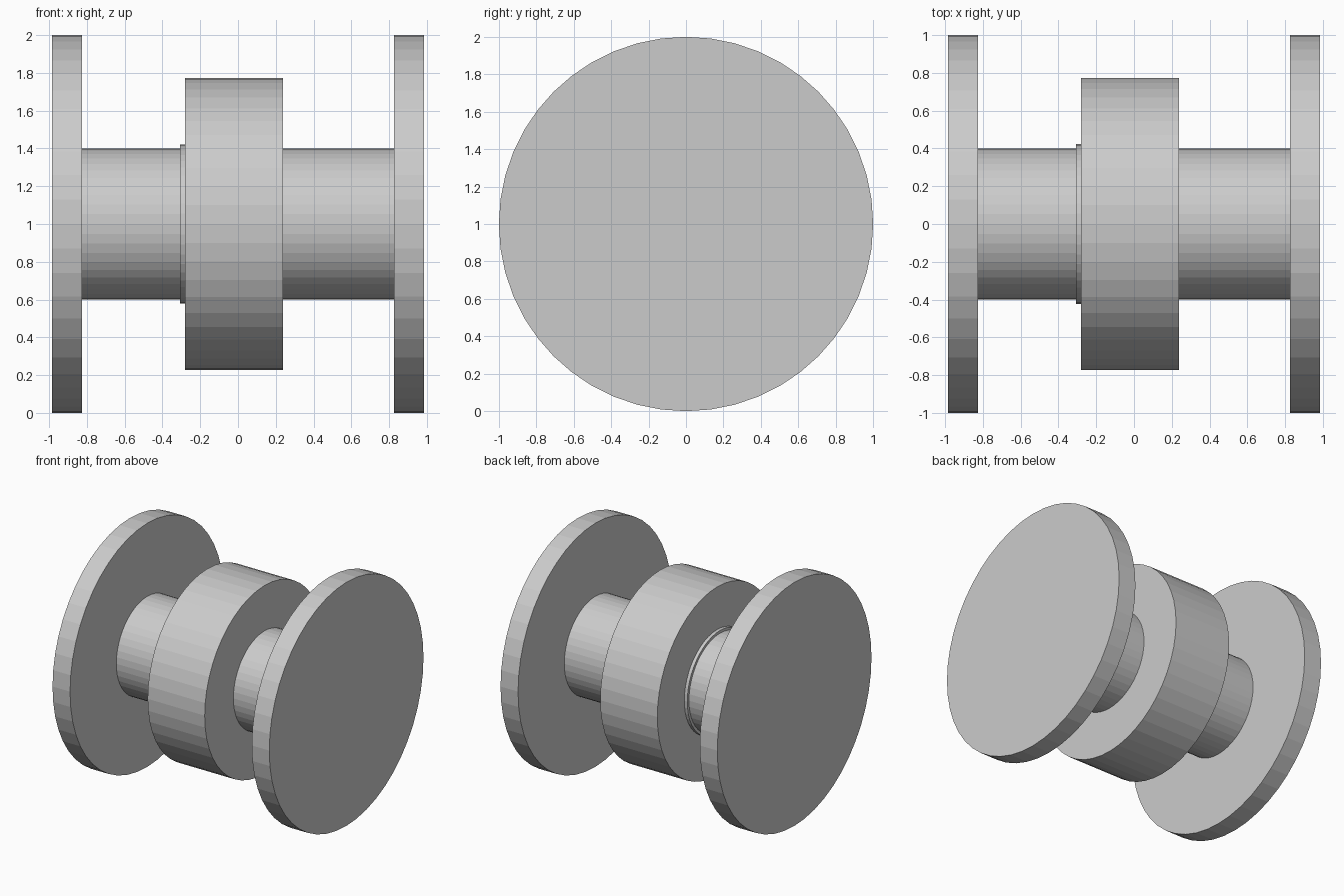
import bpy
from math import pi

if "Cube" in bpy.data.objects:
    bpy.data.objects.remove(bpy.data.objects["Cube"])

SIDES = 48
AXIS_HEIGHT = 1.0


def disc(name, x0, x1, radius):
    """Flat-shaded cylinder lying along x, from x0 to x1."""
    bpy.ops.mesh.primitive_cylinder_add(
        vertices=SIDES, radius=radius, depth=x1 - x0,
        location=((x0 + x1) / 2, 0, AXIS_HEIGHT), rotation=(0, pi / 2, 0))
    obj = bpy.context.object
    obj.name = name
    bpy.ops.object.transform_apply(location=False, rotation=True, scale=False)
    return obj


# End flanges
disc("left_flange", -0.984, -0.825, 1.0)
disc("right_flange", 0.825, 0.984, 1.0)

# Central axle running between the flanges
disc("axle", -0.825, 0.825, 0.4)

# Wide middle drum, with a thin collar on its left face
disc("drum", -0.28, 0.238, 0.772)
disc("collar", -0.307, -0.28, 0.422)
